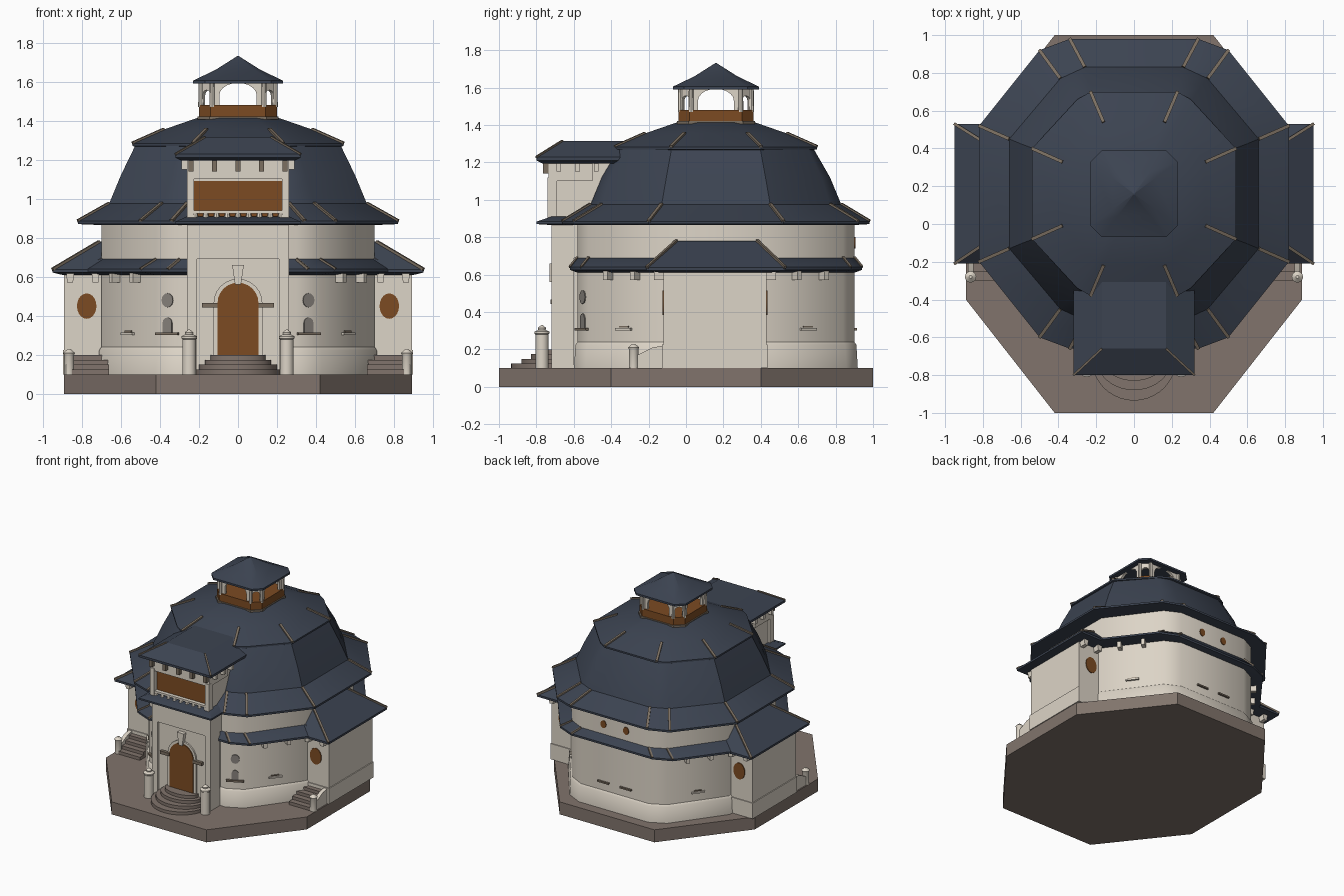
import bpy, bmesh, math
from mathutils import Vector

if "Cube" in bpy.data.objects:
    bpy.data.objects.remove(bpy.data.objects["Cube"])

CY = 0.16  # centre of the building's plan in y


def mat(name, r, g, b):
    m = bpy.data.materials.new(name)
    m.diffuse_color = (r, g, b, 1)
    m.use_nodes = True
    m.node_tree.nodes["Principled BSDF"].inputs["Base Color"].default_value = m.diffuse_color
    return m


NAVY = mat("navy_roof", 0.045, 0.057, 0.083)
CREAM = mat("cream_plaster", 0.72, 0.66, 0.57)
BROWN = mat("brown_wood", 0.2, 0.07, 0.016)
STONE = mat("taupe_stone", 0.22, 0.175, 0.15)
TRIM = mat("ridge_tan", 0.2, 0.16, 0.12)
GREY = mat("grey_glass", 0.24, 0.22, 0.2)


def finish(bm, name, m, angle=30):
    bmesh.ops.recalc_face_normals(bm, faces=bm.faces)
    me = bpy.data.meshes.new(name)
    bm.to_mesh(me)
    bm.free()
    ob = bpy.data.objects.new(name, me)
    bpy.context.collection.objects.link(ob)
    me.materials.append(m)
    bpy.ops.object.select_all(action='DESELECT')
    ob.select_set(True)
    bpy.context.view_layer.objects.active = ob
    bpy.ops.object.shade_smooth_by_angle(angle=math.radians(angle))
    return ob


def loft(name, rings, m, angle=30):
    """Skin a stack of closed rings and cap both ends."""
    bm = bmesh.new()
    vs = [[bm.verts.new(p) for p in r] for r in rings]
    n = len(vs[0])
    for a, b in zip(vs, vs[1:]):
        for i in range(n):
            j = (i + 1) % n
            bm.faces.new((a[i], a[j], b[j], b[i]))
    bm.faces.new(vs[0][::-1])
    bm.faces.new(vs[-1])
    return finish(bm, name, m, angle)


def plan(quad, z, cy=CY, k=1.0):
    """Ring mirrored into four quadrants from a few points."""
    q = [(x * k, y * k) for x, y in quad]
    pts = q + [(-x, y) for x, y in q[::-1]] + [(-x, -y) for x, y in q] + [(x, -y) for x, y in q[::-1]]
    return [(x, y + cy, z) for x, y in pts]


def rect(x0, x1, y0, y1, z):
    return [(x0, y0, z), (x1, y0, z), (x1, y1, z), (x0, y1, z)]


def box(name, x0, x1, y0, y1, z0, z1, m):
    return loft(name, [rect(x0, x1, y0, y1, z0), rect(x0, x1, y0, y1, z1)], m)


def turned(name, x, y, prof, m, n=16, ky=1.0):
    rings = [[(x + r * math.cos(2 * math.pi * i / n), y + ky * r * math.sin(2 * math.pi * i / n), z)
              for i in range(n)] for r, z in prof]
    return loft(name, rings, m)


def plate(name, pts, origin, normal, d0, d1, m):
    """Extrude a 2D outline standing on a wall with the given outward normal."""
    n = Vector((normal[0], normal[1], 0)).normalized()
    t = Vector((-n.y, n.x, 0))
    o = Vector(origin)
    return loft(name, [[o + t * u + Vector((0, 0, v)) + n * d for u, v in pts] for d in (d0, d1)], m)


def oval(a, b, n=20):
    return [(a * math.cos(2 * math.pi * i / n), b * math.sin(2 * math.pi * i / n)) for i in range(n)]


def arch(w, spring, n=12):
    return [(-w, 0), (w, 0)] + [(w * math.cos(math.pi * i / n), spring + w * math.sin(math.pi * i / n))
                                for i in range(n + 1)]


def bar(w, h):
    return [(-w, -h), (w, -h), (w, h), (-w, h)]


def strip(name, a, b, r=0.009):
    """Thin ridge batten between two points."""
    a, b = Vector(a), Vector(b)
    d = (b - a).normalized()
    s = d.cross(Vector((0, 0, 1))).normalized() * r
    u = s.cross(d).normalized() * r
    return loft(name, [[p + s - u, p + s + u, p - s + u, p - s - u] for p in (a, b)], TRIM)


# Stone platform
base = [(0.89, 0.4), (0.42, 1.0)]
loft("platform", [plan(base, 0, 0), plan(base, 0.1, 0)], STONE)

# Main walls and plinth
WALL = [(0.70, 0.30), (0.42, 0.68), (0.30, 0.74)]
loft("main_walls", [plan(WALL, 0.1), plan(WALL, 0.89)], CREAM, 45)
loft("plinth", [plan(WALL, 0.1, k=1.025), plan(WALL, 0.225, k=1.015), plan(WALL, 0.24)], CREAM, 45)

# Lower skirt roof
SKIRT = [(0.79, 0.34), (0.50, 0.72), (0.36, 0.78)]
skirt = [plan(WALL, 0.61), plan(SKIRT, 0.625), plan(SKIRT, 0.64), plan(WALL, 0.69)]
loft("skirt_roof", skirt, NAVY)
for i in range(12):
    strip("skirt_ridge", skirt[2][i], skirt[3][i], 0.007)

# Main bell-shaped roof
EAVE = [(0.82, 0.36), (0.50, 0.76), (0.34, 0.82)]
FLARE = [(0.66, 0.29), (0.39, 0.61), (0.26, 0.67)]
MID = [(0.60, 0.265), (0.35, 0.565), (0.25, 0.61)]
TOP = [(0.52, 0.235), (0.30, 0.485), (0.23, 0.515)]
main = [plan(WALL, 0.865), plan(EAVE, 0.87), plan(EAVE, 0.885), plan(FLARE, 0.975),
        plan(MID, 1.12), plan(TOP, 1.285)]
loft("main_roof", main, NAVY)

# Upper roof tier
LIP = [(0.54, 0.24), (0.30, 0.50), (0.23, 0.54)]
tier = [plan(TOP, 1.265), plan(LIP, 1.27), plan(LIP, 1.283), plan(LIP, 1.355, k=0.7), plan(LIP, 1.415, k=0.38)]
loft("upper_roof", tier, NAVY)
for i in range(12):
    strip("main_ridge", main[2][i], main[3][i])
    if i % 3 != 1:
        strip("upper_ridge", tier[2][i], tier[3][i])

# Lantern: wooden base, arcade, roof
LAN = [(0.20, 0.14), (0.14, 0.20)]
loft("lantern_base", [plan(LAN, 1.405), plan(LAN, 1.48)], BROWN)
loft("lantern_sill", [plan(LAN, 1.405, k=1.04), plan(LAN, 1.42, k=1.04)], TRIM)
ring = plan(LAN, 1.47, k=0.95)
for i in range(8):
    a, b = Vector(ring[i]), Vector(ring[(i + 1) % 8])
    h = (b - a).length / 2
    w = h * 0.72
    rx = min(w, 0.07)
    pts = [(-h, 0), (-h, 0.14), (h, 0.14), (h, 0), (w, 0)]
    pts += [(w * math.cos(math.pi * j / 10), 0.06 + 0.9 * rx * math.sin(math.pi * j / 10)) for j in range(11)]
    pts += [(-w, 0)]
    d = b - a
    plate("lantern_arch", pts, (a + b) / 2, (d.y, -d.x), -0.02, 0, CREAM)
    turned("lantern_column", a.x, a.y, [(0.014, 1.47), (0.012, 1.6)], CREAM, 8)
HAT = [(0.23, 0.17), (0.17, 0.23)]
loft("lantern_roof", [plan(HAT, 1.59), plan(HAT, 1.605), plan(HAT, 1.66, k=0.5), plan(HAT, 1.73, k=0.02)], NAVY, 20)

# Entrance bay
box("bay_wall", -0.25, 0.25, -0.70, -0.45, 0.1, 0.88, CREAM)
box("bay_upper_wall", -0.26, 0.26, -0.72, -0.45, 0.69, 0.88, CREAM)
door_at = (0, -0.70, 0.2)
F = (0, -1)
plate("door_surround", arch(0.125, 0.265), door_at, F, -0.01, 0.012, CREAM)
plate("door", arch(0.105, 0.265), door_at, F, 0.0, 0.018, BROWN)
plate("keystone", [(-0.015, 0.36), (0.015, 0.36), (0.03, 0.46), (-0.03, 0.46)], door_at, F, 0, 0.03, CREAM)
for s in (-1, 1):
    plate("door_impost", bar(0.04, 0.012), (s * 0.145, -0.70, 0.455), F, 0, 0.025, TRIM)
    box("bay_pilaster", s * 0.235 - 0.025, s * 0.235 + 0.025, -0.72, -0.6, 0.1, 0.69, CREAM)
    turned("entry_post", s * 0.25, -0.77, [(0.035, 0.1), (0.035, 0.28), (0.04, 0.285), (0.04, 0.295),
           (0.02, 0.305), (0.022, 0.315), (0.004, 0.33)], CREAM)

# Curved entrance steps
for i, (r, ry) in enumerate([(0.225, 0.225), (0.20, 0.17), (0.17, 0.12), (0.14, 0.08)]):
    turned("entry_step", 0, -0.71, [(r, 0.1), (r, 0.125 + 0.025 * i)], STONE, 40, ry / r)

# Balcony dormer above the entrance
loft("balcony_apron_roof", [rect(-0.27, 0.27, -0.72, -0.4, 0.865), rect(-0.32, 0.32, -0.80, -0.4, 0.87),
     rect(-0.32, 0.32, -0.80, -0.4, 0.883), rect(-0.26, 0.26, -0.72, -0.4, 0.91)], NAVY)
box("dormer_body", -0.245, 0.245, -0.70, -0.2, 0.89, 1.22, CREAM)
plate("balcony_opening", bar(0.225, 0.09), (0, -0.70, 1.0), F, -0.005, 0.006, BROWN)
box("dormer_lintel", -0.26, 0.26, -0.735, -0.5, 1.10, 1.20, CREAM)
box("balcony_rail", -0.25, 0.25, -0.735, -0.70, 0.925, 0.94, CREAM)
for i in range(9):
    turned("baluster", -0.22 + 0.055 * i, -0.72, [(0.01, 0.89), (0.017, 0.905), (0.01, 0.93)], CREAM, 8)
for s in (-1, 1):
    box("balcony_post", s * 0.243 - 0.018, s * 0.243 + 0.018, -0.74, -0.69, 0.9, 1.12, CREAM)
for i in range(5):
    x = -0.24 + 0.12 * i
    box("dormer_bracket", x - 0.013, x + 0.013, -0.765, -0.72, 1.14, 1.2, TRIM)
for s in (-1, 1):
    for y in (-0.68, -0.58, -0.48):
        box("dormer_side_bracket", s * 0.27 - 0.02, s * 0.27 + 0.02, y - 0.013, y + 0.013, 1.15, 1.2, CREAM)
dorm = [[(-x, y0, z), (x, y0, z), (x, y1, z), (x * k, y2, z), (-x * k, y2, z), (-x, y1, z)]
        for x, y0, y1, y2, z, k in [(0.29, -0.77, -0.33, -0.25, 1.195, 0.5), (0.32, -0.80, -0.33, -0.24, 1.21, 0.45),
                                    (0.32, -0.80, -0.33, -0.24, 1.228, 0.45), (0.17, -0.66, -0.30, -0.24, 1.315, 0.8)]]
loft("dormer_roof", dorm, NAVY)
for i in (0, 1):
    strip("dormer_ridge", dorm[2][i], dorm[3][i], 0.006)

for s in (-1, 1):
    # Side wings with hipped roofs
    box("wing", *sorted((s * 0.6, s * 0.89)), -0.12, 0.43, 0.1, 0.63, CREAM)
    box("wing_plinth", *sorted((s * 0.6, s * 0.897)), -0.127, 0.437, 0.1, 0.225, CREAM)
    wr = [rect(s * 0.6, s * x, y0, y1, z) for x, y0, y1, z in
          [(0.9, -0.13, 0.44, 0.61), (0.95, -0.21, 0.53, 0.622), (0.95, -0.21, 0.53, 0.638), (0.71, -0.05, 0.38, 0.78)]]
    loft("wing_roof", wr, NAVY)
    for i in (1, 2):
        strip("wing_ridge", wr[2][i], wr[3][i], 0.008)
    for y, ny in ((-0.12, -1), (0.43, 1)):
        plate("wing_window", oval(0.05, 0.065), (s * 0.775, y, 0.45), (0, ny), -0.005, 0.006, BROWN)
        for x in (0.73, 0.86):
            plate("wing_bracket", [(-0.015, 0), (0.015, 0), (0.02, 0.05), (-0.02, 0.05)],
                  (s * x, y, 0.57), (0, ny), 0, 0.05, CREAM)
    # Corner steps and newel post
    for i in range(4):
        box("wing_step", *sorted((s * 0.66, s * 0.85)), -0.30 + 0.045 * i, -0.1, 0.1, 0.125 + 0.025 * i, STONE)
    turned("wing_post", s * 0.865, -0.28, [(0.025, 0.1), (0.025, 0.2), (0.03, 0.21), (0.008, 0.23)], CREAM)
    plate("step_cheek", [(-0.18, 0), (0, 0), (0, 0.12), (-0.06, 0.11), (-0.18, 0.05)],
          (s * 0.865, -0.12, 0.1), (1, 0), -0.015, 0.015, CREAM)
    # Small windows and sills on the angled walls
    o, n = (s * 0.36, -0.55), (s * 0.45, -0.89)
    plate("round_window", oval(0.032, 0.036), (*o, 0.48), n, -0.002, 0.006, GREY)
    plate("arched_window", arch(0.026, 0.05), (*o, 0.315), n, -0.002, 0.006, GREY)
    plate("window_sill", bar(0.065, 0.007), (*o, 0.308), n, 0, 0.018, TRIM)
    for e in (-1, 1):
        m, n2 = (s * 0.56, CY + e * 0.49), (s * 0.805, e * 0.593)
        plate("wall_sill", bar(0.05, 0.006), (*m, 0.308), n2, 0, 0.015, CREAM)
        plate("wall_slit", bar(0.03, 0.004), (*m, 0.32), n2, 0, 0.006, TRIM)
        for u in (-0.09, 0.09):
            q = (m[0] - n2[1] * u, m[1] + n2[0] * u)
            plate("eave_bracket", bar(0.014, 0.025), (*q, 0.595), n2, 0, 0.05, CREAM)
    # Back wall details
    plate("back_window", oval(0.024, 0.03), (s * 0.1, CY + 0.74, 0.77), (0, 1), -0.002, 0.006, BROWN)
    plate("back_sill", bar(0.05, 0.006), (s * 0.1, CY + 0.74, 0.308), (0, 1), 0, 0.015, TRIM)
